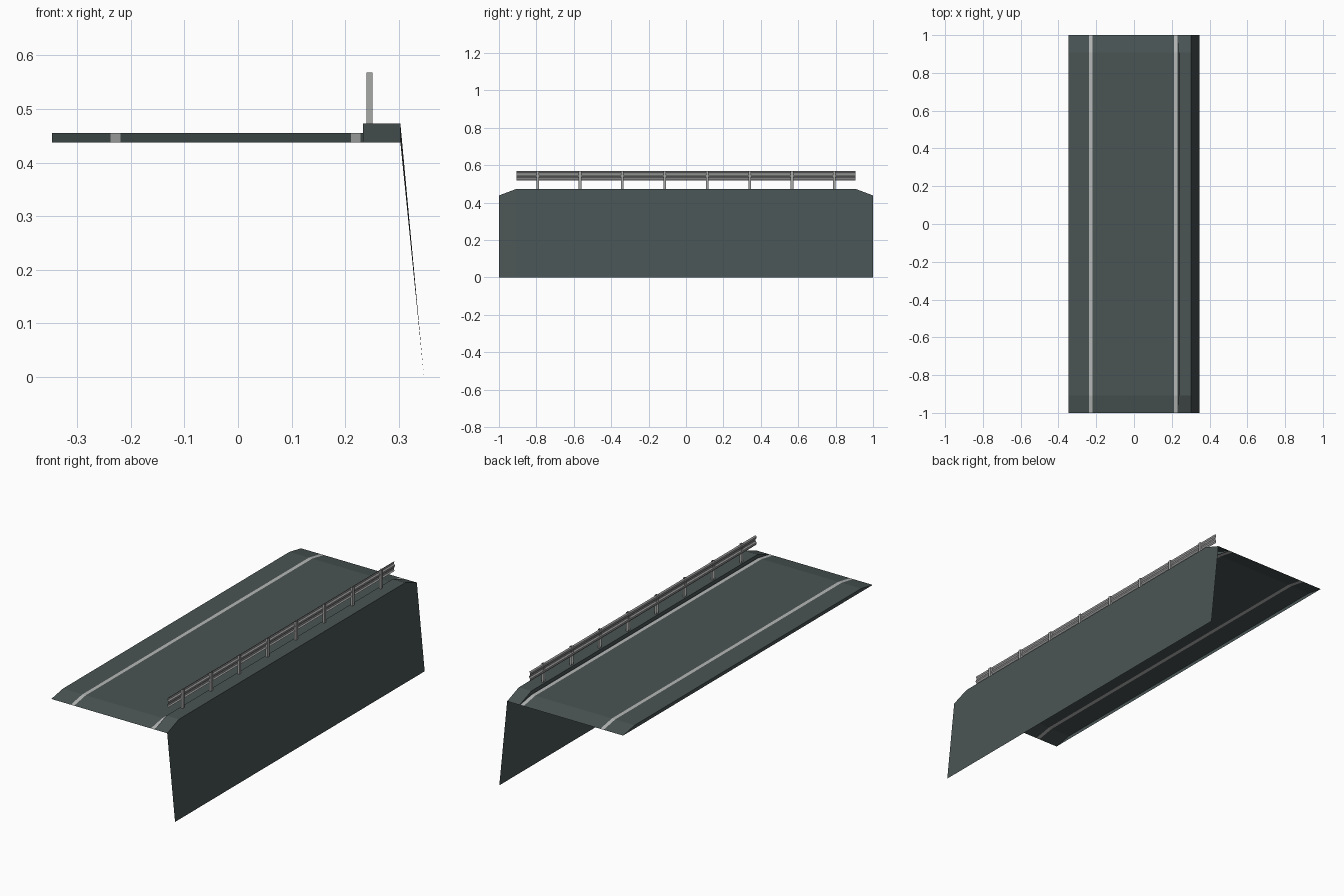
import bpy, bmesh

if "Cube" in bpy.data.objects:
    bpy.data.objects.remove(bpy.data.objects["Cube"])

def mat(name, c):
    m = bpy.data.materials.new(name)
    m.diffuse_color = (*c, 1)
    m.use_nodes = True
    m.node_tree.nodes["Principled BSDF"].inputs["Base Color"].default_value = m.diffuse_color
    return m

asphalt = mat("dark grey asphalt", (0.068, 0.088, 0.088))
paint = mat("light grey paint", (0.46, 0.48, 0.47))
steel = mat("galvanised steel", (0.39, 0.40, 0.39))

def loft(name, sections, mats, rule=None):
    """Sheet skinned between successive sections (lists of xyz points)."""
    bm = bmesh.new()
    rows = [[bm.verts.new(p) for p in s] for s in sections]
    for a, b in zip(rows, rows[1:]):
        for i in range(len(a) - 1):
            bm.faces.new((a[i], b[i], b[i + 1], a[i + 1]))
    bmesh.ops.remove_doubles(bm, verts=bm.verts[:], dist=1e-5)
    bm.normal_update()
    if rule:
        for f in bm.faces:
            f.material_index = rule(f)
    me = bpy.data.meshes.new(name)
    bm.to_mesh(me)
    bm.free()
    for m in mats:
        me.materials.append(m)
    ob = bpy.data.objects.new(name, me)
    bpy.context.collection.objects.link(ob)
    return ob

END_Z, RAMP_Y = 0.438, 0.907

def ramped(profile):
    """Repeat an x-z profile along y, flattening it to END_Z at both ends."""
    return [[(x, y, min(z, END_Z) if abs(y) == 1 else z) for x, z in profile]
            for y in (1, RAMP_Y, -RAMP_Y, -1)][::-1]

# Road deck with a small skirt on the open side and two painted lines
ROAD = 0.455
lines = ((-0.238, -0.219), (0.211, 0.229))
xs = [-0.347] + [x for l in lines for x in l] + [0.233]
deck = [(-0.347, END_Z)] + [(x, ROAD) for x in xs]
loft("road_deck", ramped(deck), [asphalt, paint],
     lambda f: int(any(a < f.calc_center_median().x < b for a, b in lines)))

# Raised kerb under the barrier
KERB = 0.473
loft("kerb", ramped([(0.233, ROAD), (0.233, KERB), (0.303, KERB)]), [asphalt])

# Sloping retaining wall down to the ground
loft("retaining_wall", ramped([(0.303, KERB), (0.347, 0)]), [asphalt])

# Corrugated guard rail facing the road
TOP = 0.568
w = [(0.2445, 0.517), (0.2395, 0.524), (0.2395, 0.532), (0.2445, 0.539),
     (0.2445, 0.546), (0.2395, 0.553), (0.2395, 0.561), (0.2445, TOP)]
loft("guard_rail", [[(x, y, z) for x, z in w] for y in (-RAMP_Y, RAMP_Y)], [steel])

# Channel-section posts, open towards the road
for i in range(8):
    y = (i - 3.5) * RAMP_Y / 4
    c = [(0.2395, y - 0.007), (0.251, y - 0.007), (0.251, y + 0.007), (0.2395, y + 0.007)]
    loft("rail_post", [[(px, py, z) for px, py in c] for z in (TOP, KERB)], [steel])
